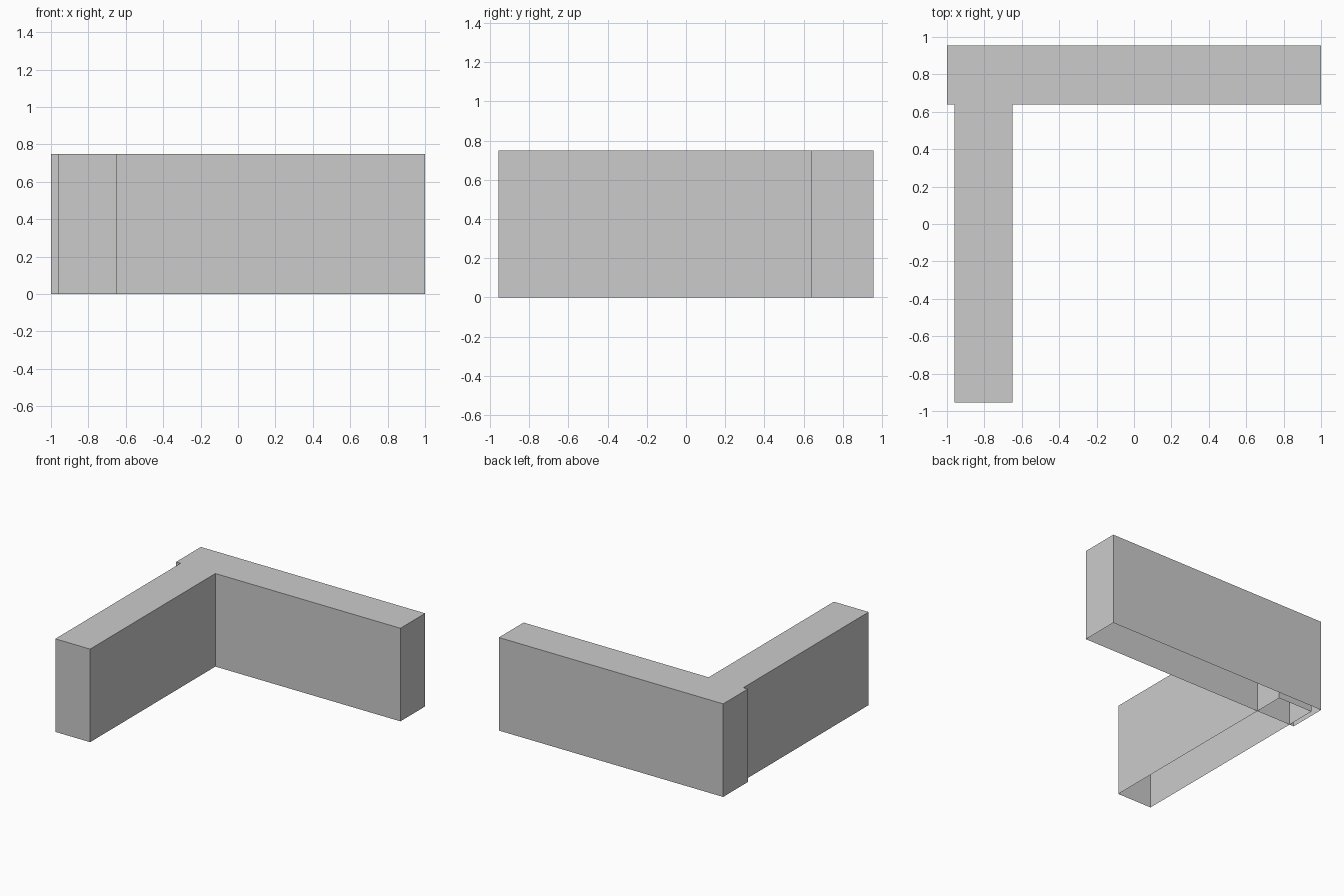
import bpy
import bmesh

cube = bpy.data.objects.get("Cube")
if cube:
    bpy.data.objects.remove(cube, do_unlink=True)

HEIGHT = 0.75
GREY = (0.6, 0.6, 0.6, 1.0)

grey = bpy.data.materials.new("plain grey")
grey.use_nodes = True
grey.diffuse_color = GREY
grey.node_tree.nodes["Principled BSDF"].inputs["Base Color"].default_value = GREY


def open_box(name, x0, x1, y0, y1):
    """A box standing on the floor, with no underside."""
    bm = bmesh.new()
    bmesh.ops.create_cube(bm, size=1)
    for v in bm.verts:
        v.co.x = x1 if v.co.x > 0 else x0
        v.co.y = y1 if v.co.y > 0 else y0
        v.co.z = HEIGHT if v.co.z > 0 else 0
    bm.normal_update()
    underside = [f for f in bm.faces if f.normal.z < -0.5]
    bmesh.ops.delete(bm, geom=underside, context='FACES_ONLY')
    mesh = bpy.data.meshes.new(name)
    bm.to_mesh(mesh)
    bm.free()
    mesh.materials.append(grey)
    obj = bpy.data.objects.new(name, mesh)
    bpy.context.collection.objects.link(obj)
    return obj


# Long wall across the back
open_box("back_wall", -1.0, 1.0, 0.64, 0.955)
# Side wall running forward, its rear end buried inside the back wall
open_box("side_wall", -0.96, -0.65, -0.955, 0.89)
